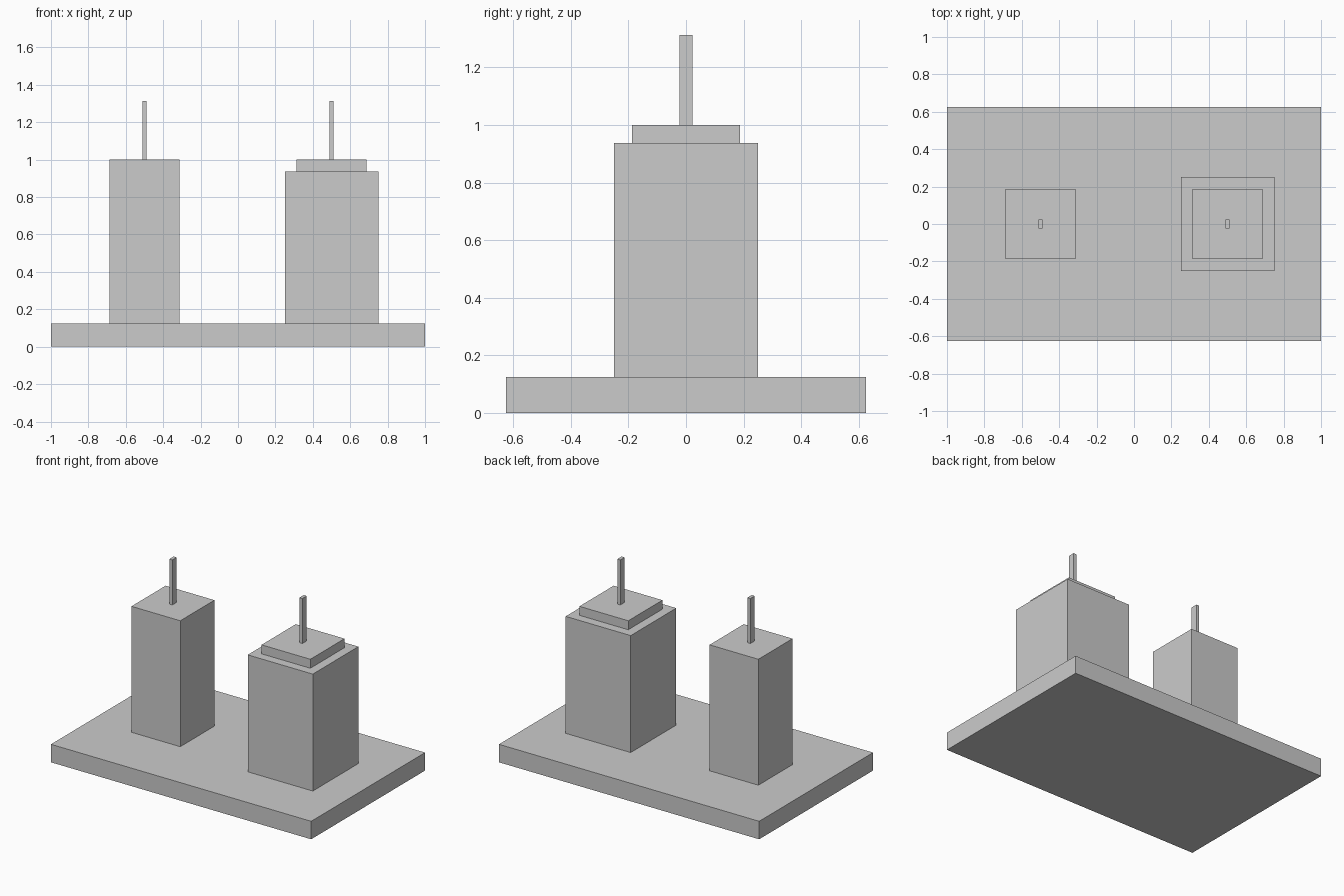
import bpy

if "Cube" in bpy.data.objects:
    bpy.data.objects.remove(bpy.data.objects["Cube"])


def box(name, x, y, z):
    """Axis-aligned box from (min, max) ranges."""
    bpy.ops.mesh.primitive_cube_add(size=1, location=[(a + b) / 2 for a, b in (x, y, z)])
    obj = bpy.context.object
    obj.name = name
    obj.scale = [b - a for a, b in (x, y, z)]
    bpy.ops.object.transform_apply(location=False, rotation=False, scale=True)
    return obj


def centred_box(name, cx, half_x, half_y, z0, z1):
    return box(name, (cx - half_x, cx + half_x), (-half_y, half_y), (z0, z1))


BASE_TOP, CANDLE_TOP, WICK_TOP = 0.125, 1.0, 1.3125
SHOULDER = 0.9375

# Slab that carries both candles
centred_box("base", 0, 1.0, 0.625, 0, BASE_TOP)

# Left candle: plain square column
centred_box("left_candle", -0.5, 0.1875, 0.1875, BASE_TOP, CANDLE_TOP)

# Right candle: wider column with a stepped top
centred_box("right_candle", 0.5, 0.25, 0.25, BASE_TOP, SHOULDER)
centred_box("right_candle_top", 0.5, 0.1875, 0.1875, SHOULDER, CANDLE_TOP)

# Thin wicks
for side, cx in (("left", -0.5), ("right", 0.5)):
    centred_box(side + "_wick", cx, 0.0117, 0.0234, CANDLE_TOP, WICK_TOP)
